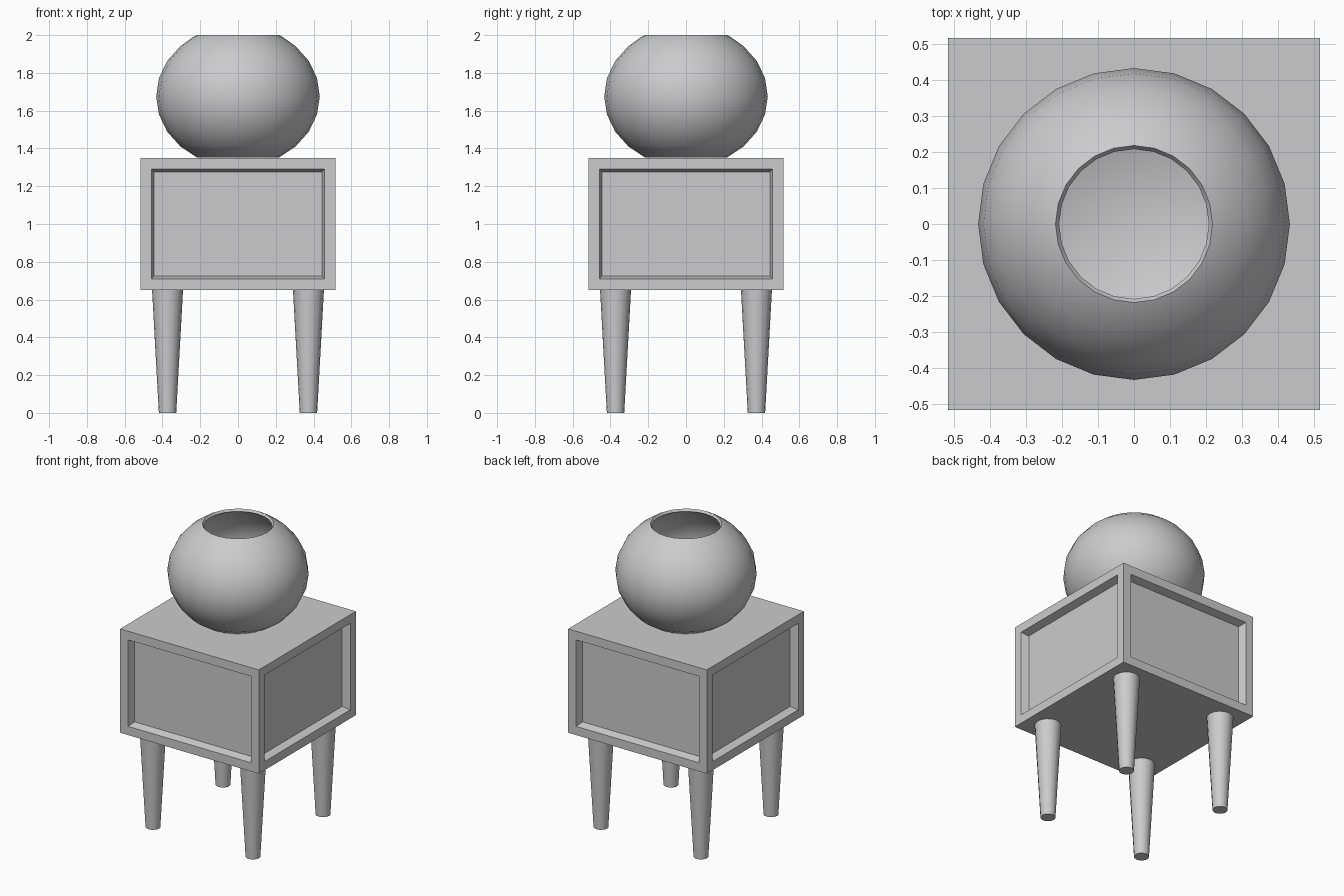
import bpy, bmesh
from math import cos, sin, pi, radians
from mathutils import Matrix

if "Cube" in bpy.data.objects:
    bpy.data.objects.remove(bpy.data.objects["Cube"])


def add_object(name, bm, smooth=None):
    bmesh.ops.recalc_face_normals(bm, faces=bm.faces)
    mesh = bpy.data.meshes.new(name)
    bm.to_mesh(mesh)
    bm.free()
    obj = bpy.data.objects.new(name, mesh)
    bpy.context.collection.objects.link(obj)
    if smooth:
        bpy.ops.object.select_all(action='DESELECT')
        obj.select_set(True)
        bpy.context.view_layer.objects.active = obj
        bpy.ops.object.shade_smooth_by_angle(angle=radians(smooth))
    return obj


# Cabinet: box with a recessed, slightly tapered panel on all four sides
HALF, LOW, HIGH = 0.517, 0.65, 1.35
bm = bmesh.new()
bmesh.ops.create_cube(bm, size=1, matrix=Matrix.Translation((0, 0, (LOW + HIGH) / 2))
                      @ Matrix.Diagonal((2 * HALF, 2 * HALF, HIGH - LOW, 1)))
bm.normal_update()
sides = [f for f in bm.faces if abs(f.normal.z) < 0.5]
bmesh.ops.inset_individual(bm, faces=sides, thickness=0.083)
bmesh.ops.inset_individual(bm, faces=sides, thickness=0.021, depth=-0.05)
add_object("cabinet", bm)

# Four tapered legs
for side, x in (("left", -0.373), ("right", 0.373)):
    for end, y in (("front", -0.373), ("back", 0.373)):
        bm = bmesh.new()
        bmesh.ops.create_cone(bm, cap_ends=True, segments=16, radius1=0.046,
                              radius2=0.082, depth=LOW,
                              matrix=Matrix.Translation((x, y, LOW / 2)))
        add_object(f"{end}_{side}_leg", bm, 40)

# Hollow bowl: flattened sphere open at the top, with a thin wall
MID, WALL = 1.676, 0.017
angles = [radians(a) for a in range(-60, 61, 15)]


def shell(radius, height):
    return [(radius * cos(a), MID + height * sin(a)) for a in angles]


outer = shell(0.433, 0.374)
inner = shell(0.433 - WALL, 0.374 - WALL)
profile = outer[:-1] + [(0.24, 1.988), (0.218, 2.0)] + inner[::-1]
SEGMENTS = 24
bm = bmesh.new()
rings = [[bm.verts.new((r * cos(2 * pi * i / SEGMENTS), r * sin(2 * pi * i / SEGMENTS), z))
          for i in range(SEGMENTS)] for r, z in profile]
for lower, upper in zip(rings, rings[1:]):
    for i in range(SEGMENTS):
        j = (i + 1) % SEGMENTS
        bm.faces.new((lower[i], lower[j], upper[j], upper[i]))
bm.faces.new(rings[0])
bm.faces.new(rings[-1])
add_object("bowl", bm, 40)
